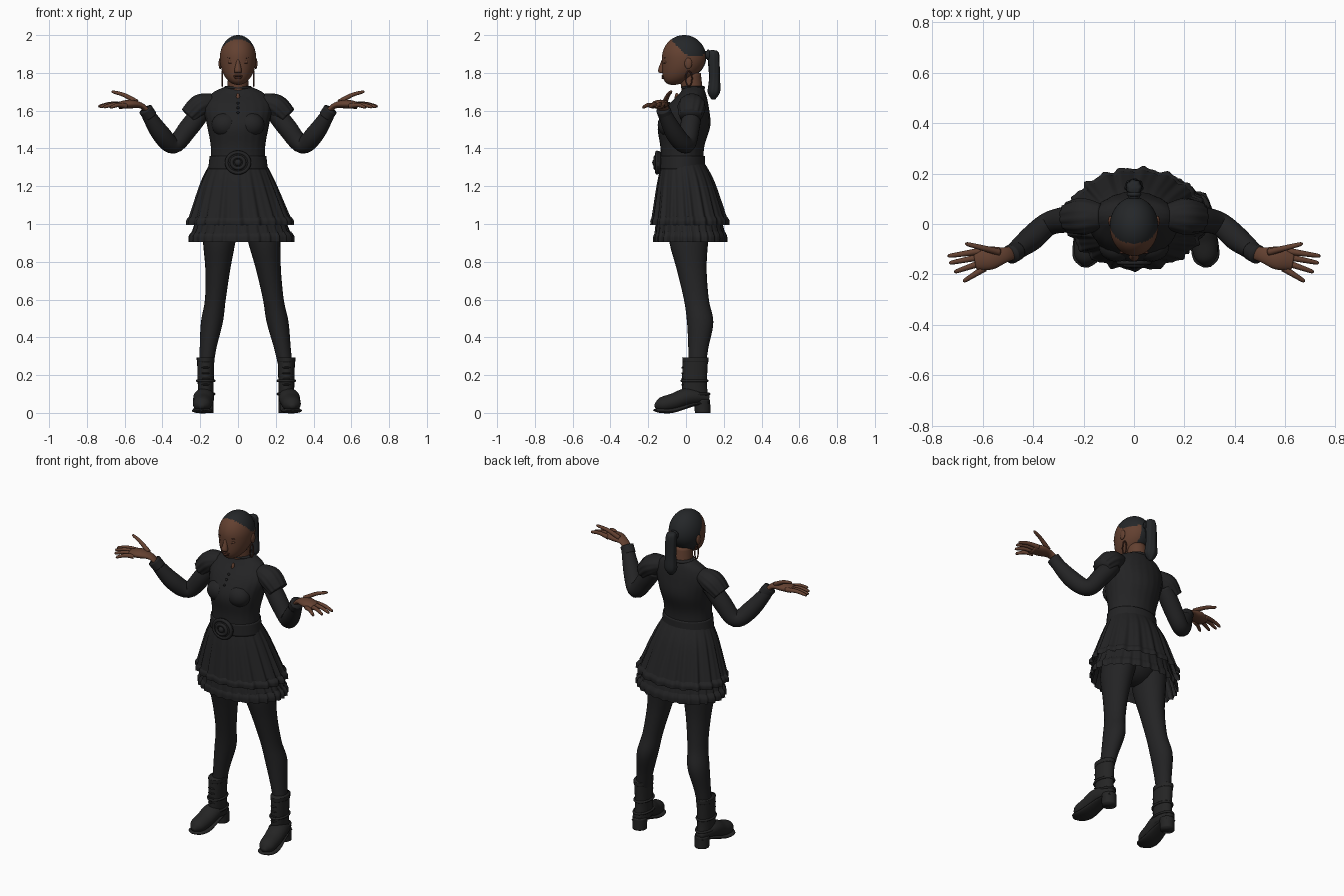
import bpy, bmesh, math
from mathutils import Vector

if "Cube" in bpy.data.objects:
    bpy.data.objects.remove(bpy.data.objects["Cube"])


def material(name, *colour):
    mat = bpy.data.materials.new(name)
    mat.use_nodes = True
    mat.diffuse_color = (*colour, 1)
    shader = mat.node_tree.nodes["Principled BSDF"]
    shader.inputs["Base Color"].default_value = (*colour, 1)
    shader.inputs["Roughness"].default_value = .8
    return mat


CLOTH = material("black cloth", .017, .017, .018)
LEATHER = material("black leather", .018, .018, .018)
HAIR = material("black hair", .018, .02, .022)
SKIN = material("brown skin", .125, .052, .03)
DARK = material("dark brown", .075, .028, .018)
SIDES = {"left": 1, "right": -1}


def finish(bm, name, *materials):
    bmesh.ops.recalc_face_normals(bm, faces=bm.faces)
    for face in bm.faces:
        face.smooth = True
    mesh = bpy.data.meshes.new(name)
    bm.to_mesh(mesh)
    bm.free()
    for mat in materials:
        mesh.materials.append(mat)
    obj = bpy.data.objects.new(name, mesh)
    bpy.context.scene.collection.objects.link(obj)
    return obj


def smooth_keys(keys, steps):
    """Catmull-Rom interpolation through rows of numbers."""
    padded = [keys[0], *keys, keys[-1]]
    rows = []
    for i in range(len(keys) - 1):
        for step in range(steps):
            t = step / steps
            rows.append([b + t / 2 * (c - a + t * (2 * a - 5 * b + 4 * c - d
                                                   + t * (3 * b - a - 3 * c + d)))
                         for a, b, c, d in zip(*padded[i:i + 4])])
    return rows + [list(keys[-1])]


def loft(name, keys, mat, segments=24, along=False, ripple=None, caps=True):
    """Skin over elliptical rings (x, y, z, half width, half depth), level or square to the path."""
    rows = smooth_keys(keys, 6)
    last = len(rows) - 1
    bm = bmesh.new()
    rings = []
    for i, (x, y, z, width, depth) in enumerate(rows):
        across, other = Vector((1, 0, 0)), Vector((0, 1, 0))
        if along:
            tangent = Vector(rows[min(i + 1, last)][:3]) - Vector(rows[max(i - 1, 0)][:3])
            across = tangent.cross(Vector((0, 0, 1))).normalized()
            other = across.cross(tangent).normalized()
        ring = []
        for j in range(segments):
            angle = math.tau * j / segments
            swell = 1 + (ripple(angle, i / last) if ripple else 0)
            offset = across * width * math.cos(angle) + other * depth * math.sin(angle)
            ring.append(bm.verts.new(Vector((x, y, z)) + offset * swell))
        rings.append(ring)
    for low, high in zip(rings, rings[1:]):
        for j in range(segments):
            bm.faces.new((low[j], low[j - 1], high[j - 1], high[j]))
    if caps:
        bm.faces.new(rings[0])
        bm.faces.new(rings[-1])
    return finish(bm, name, mat)


def limb(name, keys, mat, side=1, flatten=1, **options):
    """Tube through (x, y, z, radius) points, mirrored when side is negative."""
    rows = [(side * x, y, z, r, r * flatten) for x, y, z, r in keys]
    return loft(name, rows, mat, along=True, **options)


def ball(name, centre, size, *materials, segments=20, shape=None):
    bm = bmesh.new()
    bmesh.ops.create_uvsphere(bm, u_segments=segments, v_segments=segments // 2, radius=1)
    for vert in bm.verts:
        if shape:
            shape(vert.co)
        vert.co = [c + v * s for c, v, s in zip(centre, vert.co, size)]
    return finish(bm, name, *materials)


def hoop(name, centre, size, thick, mat):
    """Oval ring whose zero half extent marks its axis."""
    flat = list(size).index(0)
    wide, tall = [axis for axis in range(3) if axis != flat]
    count, sides = 32, 8
    bm = bmesh.new()
    grid = []
    for i in range(count):
        turn = math.tau * i / count
        row = []
        for j in range(sides):
            roll = math.tau * j / sides
            point = Vector(centre)
            point[wide] += (size[wide] + thick * math.cos(roll)) * math.cos(turn)
            point[tall] += (size[tall] + thick * math.cos(roll)) * math.sin(turn)
            point[flat] += thick * math.sin(roll)
            row.append(bm.verts.new(point))
        grid.append(row)
    for i in range(count):
        for j in range(sides):
            bm.faces.new((grid[i][j], grid[i - 1][j], grid[i - 1][j - 1], grid[i][j - 1]))
    return finish(bm, name, mat)


def jaw(co):
    """Lengthen the lower half of the skull and push the chin forward."""
    if co.z < 0:
        co.y -= co.z ** 2 / 2
        co.z *= 1.2


# Head, with cropped hair over the crown, lower on the right and the back
head = ball("head", (0, -.01, 1.88), (.096, .117, .12), SKIN, HAIR, segments=80, shape=jaw)
for face in head.data.polygons:
    x, y, z = face.center
    crown = z > max(1.9, 1.91 - .9 * y) - abs(x) / 8
    face.material_index = int(crown or (y > 0 and x < .03))
loft("neck", [(0, .04, 1.66, .06, .055), (0, .02, 1.8, .052, .058)], SKIN)

# Face
loft("nose", [(0, -.13, 1.8, .017, .01), (0, -.13, 1.815, .019, .018),
              (0, -.12, 1.87, .007, .008)], SKIN)
ball("upper_lip", (0, -.12, 1.784), (.024, .009, .006), DARK)
ball("lower_lip", (0, -.12, 1.774), (.02, .009, .007), DARK)
for name, side in SIDES.items():
    ball(name + "_eyelid", (side * .036, -.107, 1.857), (.018, .011, .01), SKIN)
    ball(name + "_lash_line", (side * .036, -.116, 1.853), (.015, .004, .003), DARK)
    ball(name + "_eyebrow", (side * .038, -.112, 1.88), (.02, .006, .003), DARK)
    ball(name + "_ear", (side * .094, .012, 1.85), (.009, .02, .03), SKIN)
    hoop(name + "_earring", (side * .083, .015, 1.77), (0, .017, .04), .004, DARK)

# Ponytail
hoop("hair_tie", (0, .118, 1.895), (.02, 0, .02), .009, HAIR)
ball("ponytail_root", (0, .125, 1.895), (.026, .04, .024), HAIR)
loft("ponytail", [(0, .14, 1.92, .01, .01), (0, .145, 1.9, .03, .03), (0, .15, 1.78, .032, .028),
                  (0, .147, 1.7, .036, .032), (0, .145, 1.66, .01, .01)], HAIR,
     ripple=lambda a, t: math.sin(7 * a + 5 * t) / 16)

# Bodice with gathered cloth
loft("bodice", [(0, -.02, 1.25, .15, .115), (0, -.02, 1.4, .143, .115), (0, -.01, 1.52, .163, .138),
                (0, .01, 1.62, .18, .11), (0, .035, 1.69, .14, .07), (0, .04, 1.73, .06, .05)],
     CLOTH, segments=72, ripple=lambda a, t: math.sin(22 * a) * math.sin(math.pi * t) / 120)
hoop("collar", (0, .038, 1.722), (.066, .056, 0), .008, CLOTH)
for name, side in SIDES.items():
    ball(name + "_bust", (side * .068, -.088, 1.525), (.072, .062, .065), CLOTH)
ball("neckline_opening", (0, -.048, 1.67), (.01, .012, .024), SKIN)
for i in range(3):
    ball("bodice_button", (0, -.09 - i / 45, 1.64 - i / 40), (.007, .007, .007), CLOTH)

# Belt with rosette
hem_of_bodice = (0, -.02, 1.29, .158, .123)
loft("belt", [hem_of_bodice, (0, -.02, 1.36, .15, .12)], CLOTH, segments=40)
ball("rosette_base", (0, -.145, 1.325), (.07, .02, .062), CLOTH)
hoop("rosette_rim", (0, -.153, 1.325), (.06, 0, .054), .01, CLOTH)
hoop("rosette_petals", (0, -.162, 1.325), (.034, 0, .03), .01, CLOTH)
ball("rosette_centre", (0, -.165, 1.325), (.018, .014, .018), CLOTH)


def folds(count, depth, start=0):
    """Uneven pleats that deepen towards the hem."""
    return lambda a, t: depth * max(start, t) * (
        math.sin(count * a + math.sin(3 * a)) + math.sin((2 * count - 3) * a) / 2)


def skirt_layer(name, keys, count, depth, band):
    """Pleated cone with a gathered frill along its hem."""
    loft(name, keys, CLOTH, segments=200, ripple=folds(count, depth), caps=False)
    x, y, z, width, length = keys[-1]
    frill = [(x, y, z + band * up, width * grow, length * grow)
             for up, grow in ((1, .95), (.5, 1.01), (-.1, 1.01))]
    loft(name + "_frill", frill, CLOTH, segments=200, ripple=folds(count, depth, .8), caps=False)


# Two skirt layers over the hips
skirt_layer("skirt", [(0, -.015, 1.325, .145, .112), (0, 0, 1.22, .195, .15),
                      (.01, .02, 1, .272, .2)], 19, .035, .04)
skirt_layer("underskirt", [(.01, .01, 1.1, .21, .16), (.018, .022, .91, .27, .19)], 29, .025, .05)
ball("hips", (.01, .015, 1.07), (.165, .13, .16), CLOTH)

# Arms and open hands
for name, side in SIDES.items():
    limb(name + "_puff_sleeve", [(.13, .03, 1.65, .05), (.2, .03, 1.625, .072), (.26, .025, 1.57, .06)],
         CLOTH, side, .85, segments=48, ripple=lambda a, t: t * math.sin(12 * a) / 18)
    limb(name + "_arm", [(.19, .035, 1.6, .05), (.26, .02, 1.51, .052), (.34, 0, 1.42, .047),
                         (.41, -.06, 1.48, .049), (.488, -.12, 1.6, .033)], CLOTH, side)
    limb(name + "_cuff", [(.465, -.107, 1.57, .038), (.49, -.121, 1.607, .038)], CLOTH, side)
    limb(name + "_palm", [(.47, -.11, 1.585, .028), (.51, -.122, 1.625, .03), (.57, -.135, 1.635, .046),
                          (.63, -.145, 1.628, .038)], SKIN, side, .5)
    spans = {"thumb": (Vector((.535, -.112, 1.645)), Vector((.668, -.078, 1.703)))}
    for i, finger in enumerate(("index", "middle", "ring", "little")):
        base = Vector((.61 - i * i / 500, -.108 - i / 45, 1.632 - i / 400))
        angle, length = .15 + i * i / 22, .13 - i * i / 300
        reach = Vector((math.cos(angle), -math.sin(angle), -.06))
        spans[finger] = base, base + reach * length
    for finger, (base, tip) in spans.items():
        middle = base.lerp(tip, .5) + Vector((0, 0, .008))
        limb(f"{name}_{finger}", [(*base, .014), (*middle, .011), (*base.lerp(tip, .93), .008),
                                  (*tip, .003)], SKIN, side, segments=12)

# Legs and heeled boots, with the left foot set wider
for name, hip, ankle, inward, turn in (("left", .12, .256, -.005, -.12),
                                       ("right", -.09, -.171, .015, .08)):
    profile = []
    for z, y, radius in ((1.02, .02, .095), (.9, .015, .085), (.76, .03, .066), (.6, .055, .055),
                         (.48, .075, .058), (.34, .065, .044), (.2, .055, .035)):
        x = hip + (ankle - hip) * (1.02 - z) / .8
        knee = inward * max(0, 1 - abs(z - .65) / .3)
        profile.append((x + knee, y, z, radius, radius * 1.2))
    loft(name + "_leg", profile, CLOTH)
    loft(name + "_boot_shaft", [(ankle, .05, .29, .046, .067), (ankle, .045, .15, .042, .066),
                                (ankle, .053, .06, .042, .07)], LEATHER)
    loft(name + "_boot_cuff", [(ankle, .05, .27, .047, .069), (ankle, .05, .294, .048, .07)], LEATHER)

    def foot(part, flatten, keys):
        limb(name + part, [(ankle + turn * (y - .12), y, z, r) for y, z, r in keys], LEATHER,
             flatten=flatten)

    foot("_boot_foot", .85, [(.12, .075, .024), (.06, .085, .046), (0, .083, .055), (-.06, .06, .053),
                             (-.13, .043, .045), (-.165, .033, .012)])
    foot("_boot_sole", .25, [(.12, .055, .03), (.04, .045, .043), (-.07, .014, .055),
                             (-.14, .013, .05), (-.172, .015, .014)])
    loft(name + "_boot_heel", [(ankle, .088, 0, .041, .041), (ankle, .085, .07, .042, .043)], LEATHER)
    for z, reach in ((.1, .078), (.17, .068)):
        hoop(name + "_boot_strap", (ankle, .045, z), (.045, reach, 0), .007, LEATHER)
    for i in range(4):
        ball(name + "_boot_lace", (ankle, -.018, .15 + .03 * i), (.022, .007, .005), LEATHER)
